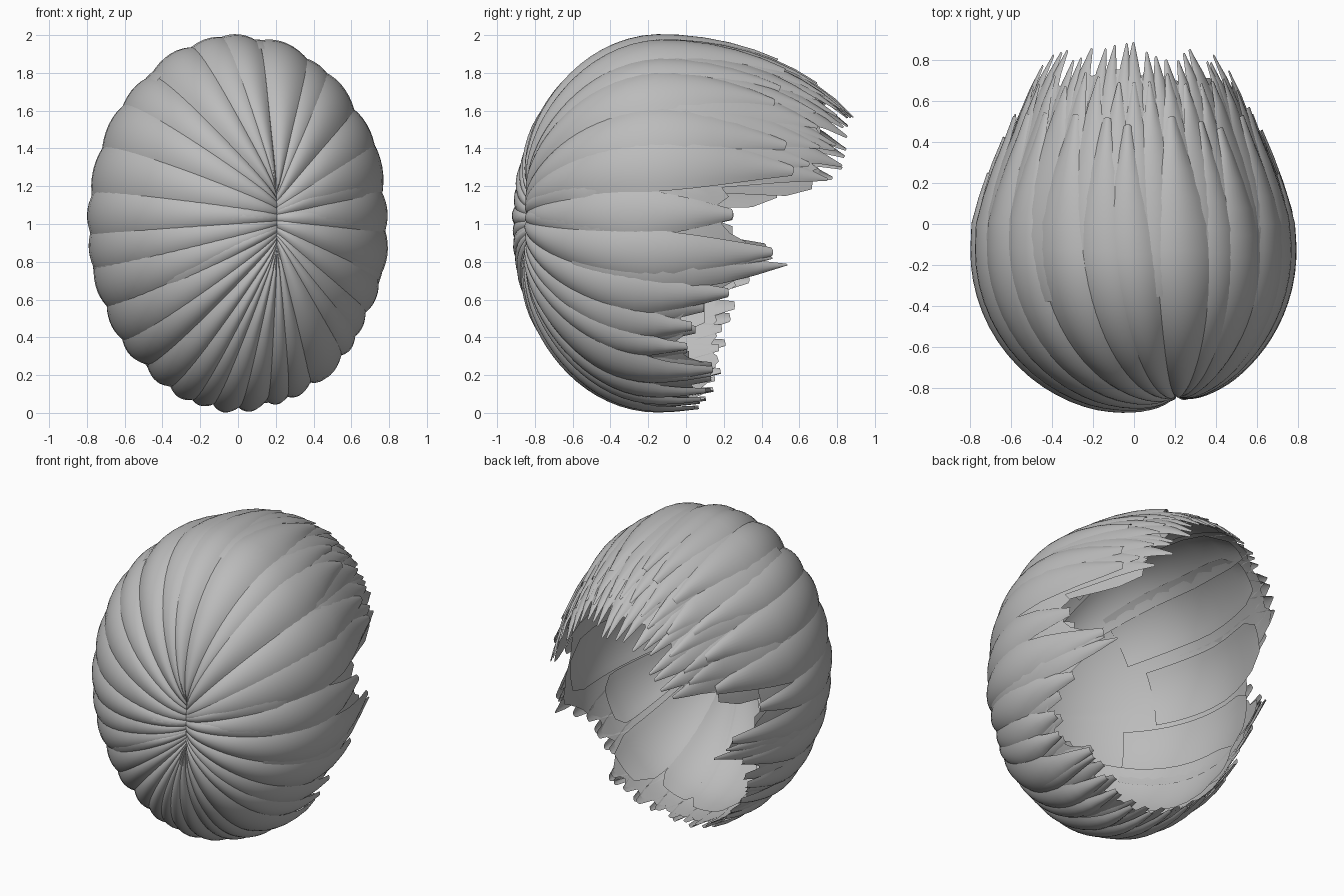
import bpy
import math
import random
from math import sin, cos, pi, radians
from mathutils import Vector

random.seed(7)
cube = bpy.data.objects.get("Cube")
if cube:
    bpy.data.objects.remove(cube)

grey = bpy.data.materials.new("hair grey")
grey.use_nodes = True
COLOUR = (0.5, 0.5, 0.5, 1)
grey.diffuse_color = COLOUR
grey.node_tree.nodes["Principled BSDF"].inputs["Base Color"].default_value = COLOUR

# hairline: (degrees from the top of the head, y where the hair ends)
RIM = [(0, .88), (40, .86), (73, .80), (78, .27), (90, .24), (97, .40), (104, .54),
       (108, .34), (116, .25), (130, .21), (148, .18), (165, .1), (180, .04)]
RIM_NOTCHED = RIM[:8] + [(114, .2), (120, .05), (134, .0), (142, .14), (152, .12), (180, .04)]


def rim_y(phi):
    deg = math.degrees(math.atan2(sin(phi), cos(phi)))
    table = RIM_NOTCHED if deg > 0 else RIM
    deg = abs(deg)
    for (a, ya), (b, yb) in zip(table, table[1:]):
        if deg <= b:
            return ya + (yb - ya) * (deg - a) / (b - a)
    return table[-1][1]


def to_shell(d, lift):
    """Unit direction to a point on the egg-shaped head of hair."""
    k = 1 + lift
    depth = 0.79 if d.y < 0 else 1.27
    width = 0.785 * (1 - 0.1 * min(1, max(0, d.y - 0.1) / 0.35))
    return Vector((width * d.x * k, -0.12 + depth * d.y * k, 1 + 0.985 * d.z * k))


def hair_point(phi, t, end_y, lift):
    """Point at fraction t of the sweep from the parting to the hairline."""
    uy = (end_y + 0.12) / (1.27 if end_y > -0.12 else 0.79)
    sweep = t * math.acos(-uy)
    # the sweep starts off-centre at the parting and straightens out
    shift = max(0, 1 - sweep / 1.9) ** 1.5
    d = Vector((sin(phi) * sin(sweep) + 0.29 * shift, -cos(sweep),
                cos(phi) * sin(sweep) + (0.03 + 0.17 * cos(phi)) * shift))
    pinch = 0.06 * math.exp(-sweep / 0.09)
    return to_shell(d.normalized(), lift - pinch)


def grid_object(name, rows, closed=False):
    """Skin a grid of points, one list per row."""
    n = len(rows[0])
    faces = []
    for i in range(len(rows) - 1):
        for j in range(n if closed else n - 1):
            k = (j + 1) % n
            faces.append((i * n + j, i * n + k, (i + 1) * n + k, (i + 1) * n + j))
    mesh = bpy.data.meshes.new(name)
    mesh.from_pydata([p for row in rows for p in row], [], faces)
    mesh.materials.append(grey)
    mesh.shade_smooth()
    mesh.update()
    obj = bpy.data.objects.new(name, mesh)
    bpy.context.collection.objects.link(obj)
    return obj


def lock(name, phi, half, end_y, t0=0.0, lift=0.0, bulge=0.035, taper=0.7, tip=0.1, steps=26):
    """A bowed lock of hair that narrows to a point."""
    rows = []
    for i in range(steps + 1):
        f = (i / steps) ** 1.4
        t = t0 + (1 - t0) * f
        w = half
        if f > taper:
            w *= 1 - (1 - tip) * ((f - taper) / (1 - taper)) ** 1.6
        swell = bulge * min(1, 0.4 + 2.5 * t) * (1 - 0.5 * f ** 4)
        row = []
        for j in range(9):
            s = j / 4 - 1
            bow = swell * (1 - s * s) - 0.012
            row.append(hair_point(phi + w * s, t, end_y, lift + bow))
        rows.append(row)
    return grid_object(name, rows)


# under layer with a ragged edge
COLS = 120
ends = [rim_y(2 * pi * j / COLS) for j in range(COLS)]
ends = [y - (0.12 if y > 0.6 else 0.05) + random.uniform(-0.05, 0.04) for y in ends]
under = [[hair_point(2 * pi * j / COLS, (i / 32) ** 1.4, ends[j], -0.025) for j in range(COLS)]
         for i in range(33)]
grid_object("under_hair", under, closed=True)

# broad flat panels lining the inside
PANELS = 15
for i in range(PANELS):
    phi = 2 * pi * (i + random.uniform(-0.2, 0.2)) / PANELS
    lock(f"inner_panel_{i + 1}", phi, radians(random.uniform(10, 14)),
         rim_y(phi) - random.uniform(0.1, 0.25), t0=random.uniform(0.2, 0.5),
         lift=-0.035, bulge=0.012, taper=0.85, tip=0.6, steps=12)

# main locks sweeping out from the parting, broader over the crown
LOCKS = 29
for i in range(LOCKS):
    turn = 2 * pi * (i + random.uniform(-0.2, 0.2)) / LOCKS
    phi = turn + 0.2 * sin(turn)
    end = rim_y(phi)
    if end > 0.6:
        end = random.uniform(0.42, 0.64)
    half = pi / LOCKS * (1 + 0.2 * cos(turn)) * random.uniform(1.2, 1.5)
    lock(f"main_lock_{i + 1}", phi, half, end,
         lift=random.uniform(-0.006, 0.008), taper=0.7, tip=0.2)

# large lock wrapping low around the left side
lock("wrapping_lock", radians(143), radians(10), 0.14, lift=0.012, taper=0.6, tip=0.15)

# pointed fringe over the brow, in two layers
for layer, count in enumerate((21, 15)):
    for i in range(count):
        phi = radians(-72 + 144 * (i + 0.5) / count + random.uniform(-2, 2))
        lock(f"fringe_{layer + 1}_{i + 1}", phi, radians(random.uniform(6, 8.5)),
             rim_y(phi) - 0.14 * layer + random.uniform(-0.05, 0.03), t0=0.55,
             lift=-0.014 + 0.014 * layer, bulge=0.014, taper=0.55, tip=0.12, steps=12)

# side points in front of the ears and ragged nape tips
for side in (-1, 1):
    for i, deg in enumerate((99, 102, 105)):
        lock(f"ear_point_{side}_{i + 1}", radians(side * deg), radians(7), 0.38 + 0.08 * i,
             t0=0.4, bulge=0.02, taper=0.5, tip=0.05, steps=12)
for i in range(16):
    phi = radians(114 + 132 * (i + 0.5) / 16)
    lock(f"nape_tip_{i + 1}", phi, radians(6), rim_y(phi) + random.uniform(-0.03, 0.04),
         t0=0.5, lift=-0.015, bulge=0.015, taper=0.6, tip=0.25, steps=10)

# short cropped locks bridging the parting
for i, (deg, end) in enumerate([(-88, -0.62), (-112, -0.72), (88, -0.4), (75, -0.5), (-4, -0.6)]):
    lock(f"short_lock_{i + 1}", radians(deg), radians(6), end, lift=0.01,
         bulge=0.02, taper=0.9, tip=0.7, steps=14)
